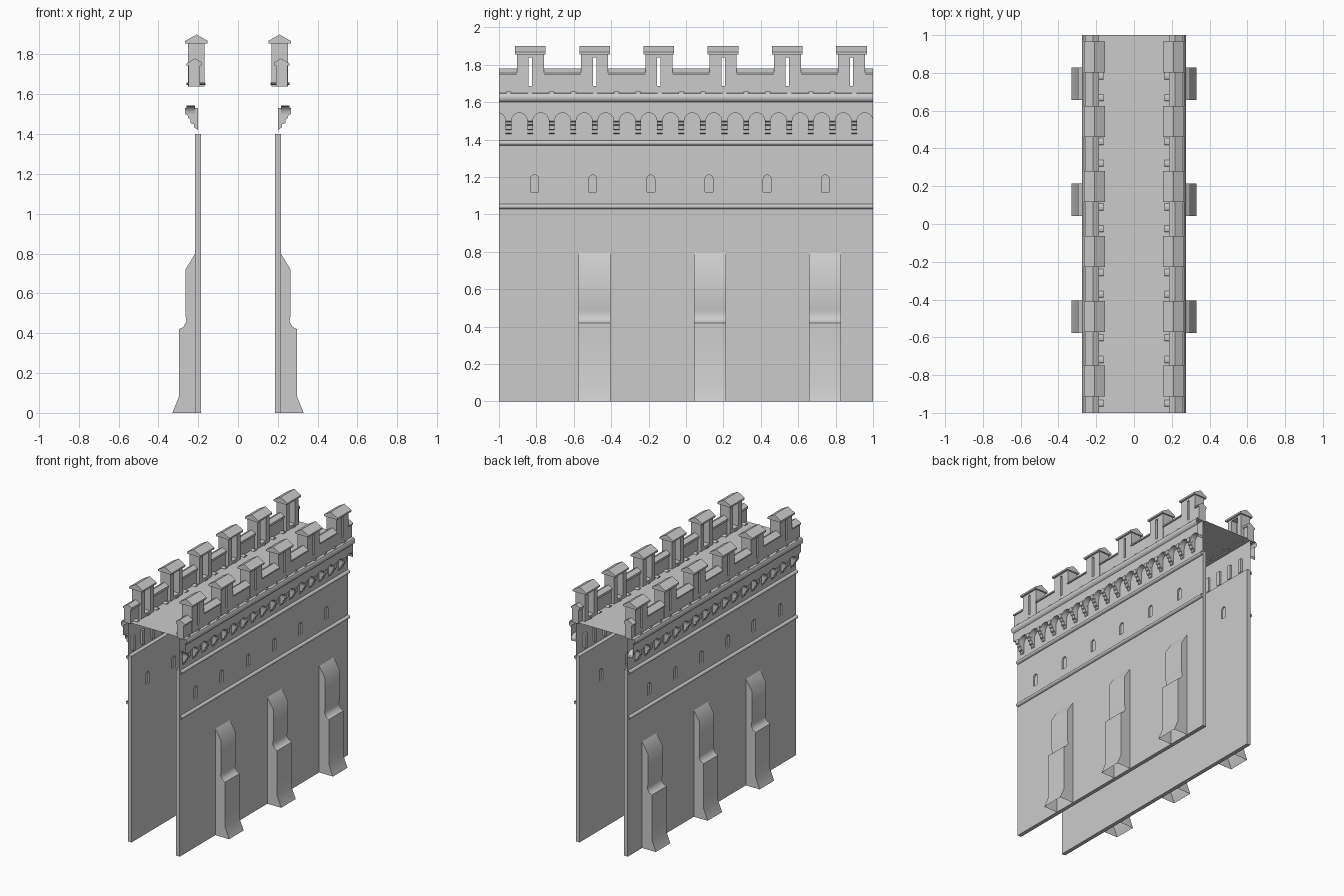
import bpy, bmesh, math

old = bpy.data.objects.get("Cube")
if old:
    bpy.data.objects.remove(old, do_unlink=True)

stone = bpy.data.materials.new("grey_stone")
stone.use_nodes = True
stone.diffuse_color = (0.6, 0.6, 0.6, 1)
stone.node_tree.nodes["Principled BSDF"].inputs["Base Color"].default_value = (0.6, 0.6, 0.6, 1)

END = 1.0            # half length of the wall
FACE = 0.215         # outer wall plane
BACK = 0.185         # inner wall plane
BAY = 0.1155         # corbel spacing
corbels = [-0.949 + BAY * i for i in range(17)]
merlons = [-0.832 + 0.3434 * i for i in range(6)]
windows = [-0.81 + 0.311 * i for i in range(6)]
buttresses = [-0.49, 0.128, 0.743]


def finish(name, bm, cutter=None, smooth=None, mirror=True):
    """Turn a bmesh into an object, cut it and copy it to the other side."""
    bmesh.ops.recalc_face_normals(bm, faces=bm.faces)
    me = bpy.data.meshes.new(name)
    bm.to_mesh(me)
    bm.free()
    me.materials.append(stone)
    ob = bpy.data.objects.new(name, me)
    bpy.context.collection.objects.link(ob)
    if cutter:
        mod = ob.modifiers.new("cut", 'BOOLEAN')
        mod.object = cutter
        mod.solver = 'EXACT'
    if mirror:
        mod = ob.modifiers.new("other_side", 'MIRROR')
        mod.use_mirror_merge = False
        origin = bpy.data.objects.get("mirror_centre")
        mod.mirror_object = origin
    if smooth:
        bpy.ops.object.select_all(action='DESELECT')
        ob.select_set(True)
        bpy.context.view_layer.objects.active = ob
        bpy.ops.object.shade_smooth_by_angle(angle=math.radians(smooth))
    return ob


def hide(ob):
    ob.hide_render = True
    ob.hide_set(True)
    return ob


def along_y(bm, profile, y0, y1, caps=True, closed=True):
    """Sweep an (x, z) profile from y0 to y1."""
    a = [bm.verts.new((x, y0, z)) for x, z in profile]
    b = [bm.verts.new((x, y1, z)) for x, z in profile]
    n = len(profile)
    for i in range(n if closed else n - 1):
        j = (i + 1) % n
        bm.faces.new((a[i], a[j], b[j], b[i]))
    if caps:
        bm.faces.new(a)
        bm.faces.new(b)


def along_x(bm, outline, x0, x1):
    """Sweep a (y, z) outline from x0 to x1 as a solid."""
    a = [bm.verts.new((x0, y, z)) for y, z in outline]
    b = [bm.verts.new((x1, y, z)) for y, z in outline]
    for i in range(len(a)):
        j = (i + 1) % len(a)
        bm.faces.new((a[i], a[j], b[j], b[i]))
    bm.faces.new(a)
    bm.faces.new(b)


def box(bm, x0, x1, y0, y1, z0, z1):
    along_y(bm, [(x0, z0), (x1, z0), (x1, z1), (x0, z1)], y0, y1)


def arch(yc, half, z0, spring, steps=6):
    arc = [(yc + half * math.cos(math.pi * i / steps),
            spring + half * math.sin(math.pi * i / steps)) for i in range(steps + 1)]
    return [(yc - half, z0), (yc + half, z0)] + arc


# Wall with shallow arched window niches on both faces
bm = bmesh.new()
for y in windows:
    along_x(bm, arch(y, 0.021, 1.12, 1.19), FACE - 0.012, FACE + 0.03)
    along_x(bm, arch(y, 0.021, 1.12, 1.19), BACK - 0.03, BACK + 0.012)
niches = hide(finish("window_cutter", bm, mirror=False))
bm = bmesh.new()
box(bm, BACK, FACE, -END, END, 0, 1.4)
finish("wall", bm, niches)

# Thin wall behind the arcade
bm = bmesh.new()
along_y(bm, [(FACE, 1.4), (FACE, 1.65)], -END, END, caps=False, closed=False)
finish("upper_wall", bm)

# Rounded string courses
bm = bmesh.new()
for z in (1.042, 1.382):
    arc = [(FACE + 0.018 * math.sin(math.pi * i / 6), z - 0.014 * math.cos(math.pi * i / 6))
           for i in range(7)]
    along_y(bm, arc, -END, END, caps=False, closed=False)
finish("string_courses", bm, smooth=40)

# Hollow stepped buttresses
shape = [(FACE - 0.02, 0), (0.33, 0), (0.297, 0.08), (0.297, 0.42), (0.275, 0.43), (0.258, 0.46),
         (0.264, 0.49), (0.264, 0.72), (FACE, 0.8), (FACE - 0.02, 0.8)]
bm = bmesh.new()
for y in buttresses:
    along_y(bm, shape, y - 0.086, y + 0.086)
under = [f for f in bm.faces if all(v.co.z < 0.001 for v in f.verts)]
bmesh.ops.delete(bm, geom=under, context='FACES_ONLY')
finish("buttresses", bm, smooth=50)

# Stepped corbels
bm = bmesh.new()
shape = [(0.2, 1.42), (0.222, 1.435), (0.222, 1.45), (0.238, 1.455), (0.24, 1.475),
         (0.25, 1.48), (0.253, 1.495), (0.265, 1.5), (0.265, 1.53), (0.2, 1.53)]
for y in corbels:
    along_y(bm, shape, y - 0.015, y + 0.015)
finish("corbels", bm)

# Arcade: front face above each arch plus its soffit
RADIUS = 0.0425
SPRING = 1.5
points = [(-END, SPRING + 0.041)]
for i in range(18):
    yc = corbels[0] + BAY * (i - 0.5)
    for k in range(13):
        t = math.pi * k / 12
        y = yc - RADIUS * math.cos(t)
        if -END < y < END:
            points.append((y, SPRING + RADIUS * math.sin(t)))
points.append((END, SPRING + 0.02))
bm = bmesh.new()
rows = [[bm.verts.new((FACE, y, z)), bm.verts.new((0.258, y, z)), bm.verts.new((0.258, y, 1.61))]
        for y, z in points]
for r, s in zip(rows, rows[1:]):
    bm.faces.new((r[0], r[1], s[1], s[0]))
    bm.faces.new((r[1], r[2], s[2], s[1]))
finish("arcade", bm, smooth=35)

# Cornice
bm = bmesh.new()
along_y(bm, [(0.258, 1.6), (0.268, 1.606), (0.274, 1.618), (0.274, 1.632), (0.266, 1.645),
             (0.248, 1.65)], -END, END, caps=False, closed=False)
finish("cornice", bm, smooth=40)

# Flat drain channels crossing the parapet
bm = bmesh.new()
for y in corbels:
    oval = [(y + 0.018 * math.cos(math.pi * i / 4), 1.652 + 0.006 * math.sin(math.pi * i / 4))
            for i in range(8)]
    along_x(bm, oval, 0.162, 0.258)
finish("drains", bm)

# Low parapet and gabled coping between merlons
bm = bmesh.new()
stops = [-END] + [y + s * 0.072 for y in merlons for s in (-1, 1)] + [END]
for y0, y1 in zip(stops[::2], stops[1::2]):
    box(bm, 0.192, 0.248, y0, y1, 1.64, 1.75)
    along_y(bm, [(0.184, 1.745), (0.258, 1.745), (0.258, 1.755), (0.216, 1.78), (0.184, 1.762)],
            y0, y1)
finish("parapet", bm)

# Merlons with a slit outside and a wider embrasure inside
bm = bmesh.new()
for y in merlons:
    box(bm, 0.1, 0.3, y - 0.009, y + 0.009, 1.685, 1.84)
slits = hide(finish("slit_cutter", bm, mirror=False))
bm = bmesh.new()
for y in merlons:
    box(bm, 0.1, 0.215, y - 0.032, y + 0.032, 1.67, 1.845)
embrasures = hide(finish("embrasure_cutter", bm, mirror=False))
bm = bmesh.new()
for y in merlons:
    box(bm, 0.168, 0.25, y - 0.072, y + 0.072, 1.64, 1.865)
body = finish("merlons", bm, slits)
second = body.modifiers.new("embrasure", 'BOOLEAN')
second.object = embrasures
second.solver = 'EXACT'
body.modifiers.move(2, 1)

# Gabled merlon caps
bm = bmesh.new()
for y in merlons:
    along_y(bm, [(0.153, 1.855), (0.265, 1.855), (0.265, 1.868), (0.208, 1.9), (0.153, 1.868)],
            y - 0.082, y + 0.082)
finish("merlon_caps", bm)

# Walkway deck
bm = bmesh.new()
along_y(bm, [(-0.25, 1.648), (0.25, 1.648)], -END, END, caps=False, closed=False)
finish("walkway", bm, mirror=False)
